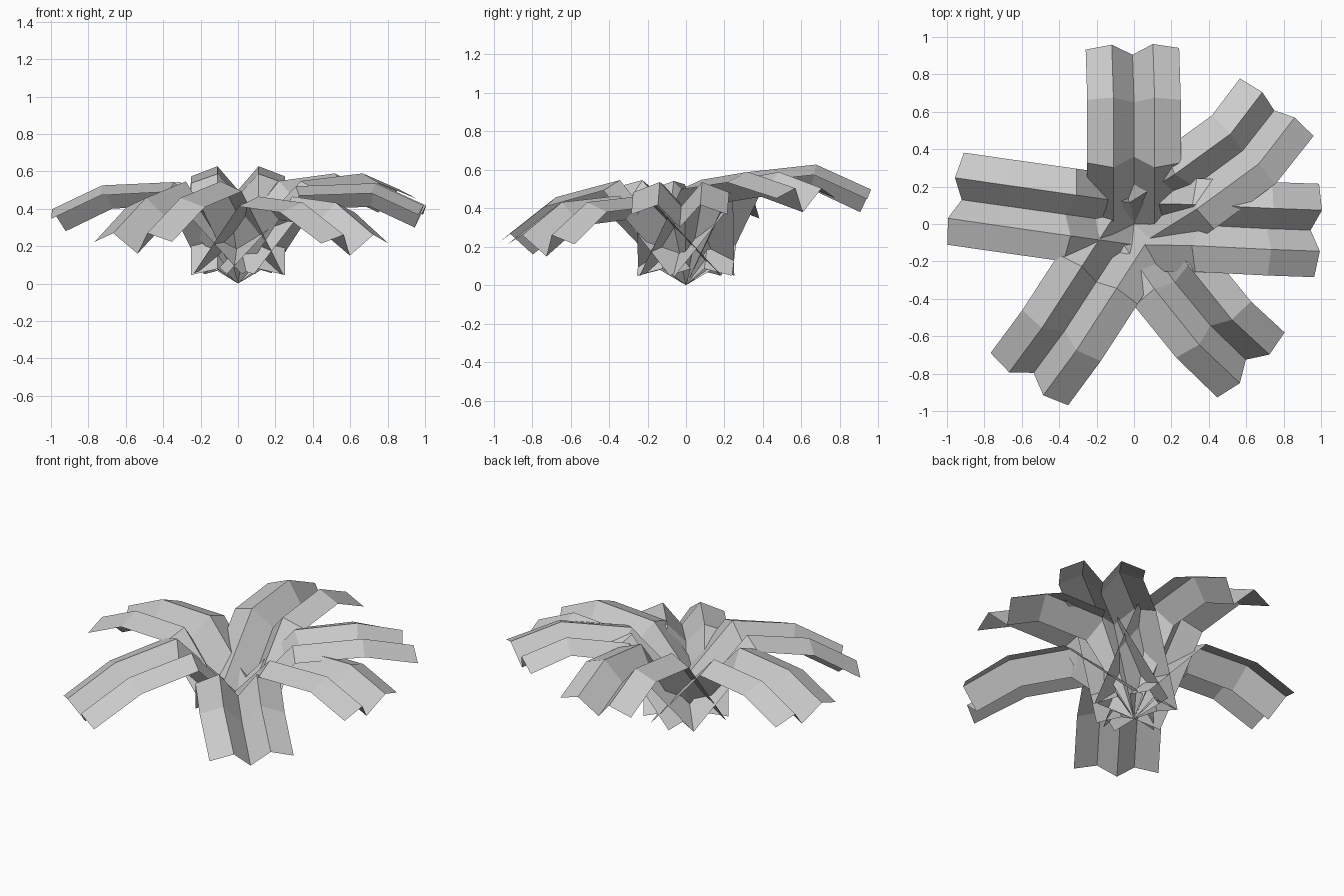
import bpy, math
from mathutils import Vector

if "Cube" in bpy.data.objects:
    bpy.data.objects.remove(bpy.data.objects["Cube"])

# Folded W cross-section shared by every leaf: (sideways, height above midrib)
SECTION = [(-0.25, 0.075), (-0.11, 0.13), (0, 0), (0.11, 0.13), (0.25, 0.075)]


def leaf(name, path):
    """Sweep the folded section along a midrib of (radius, height, angle, facing) rows."""
    rows = [Vector((r, z)) for r, z, _, _ in path]
    verts, faces = [], []
    for i, (r, z, angle, facing) in enumerate(path):
        a, f = math.radians(angle), math.radians(facing)
        mid = Vector((r * math.cos(a), r * math.sin(a), z))
        out = Vector((math.cos(f), math.sin(f), 0))
        side = Vector((-math.sin(f), math.cos(f), 0))
        # the fold stands along the path normal, favouring the outer segment
        t = Vector((0, 0))
        if i:
            t += (rows[i] - rows[i - 1]).normalized() * 0.8
        if i < len(rows) - 1:
            t += (rows[i + 1] - rows[i]).normalized()
        t.normalize()
        for s, h in SECTION:
            verts.append(mid + out * (-t.y * h) + side * s + Vector((0, 0, t.x * h)))
    n = len(SECTION)
    for i in range(len(path) - 1):
        for j in range(n - 1):
            k = i * n + j
            faces.append((k, k + n, k + n + 1, k + 1))
    mesh = bpy.data.meshes.new(name)
    mesh.from_pydata(verts, [], faces)
    obj = bpy.data.objects.new(name, mesh)
    bpy.context.collection.objects.link(obj)


# Six arching leaves, each rising from the root, levelling off, then drooping
leaf("leaf_back", [(0, 0, 90, 90), (0.36, 0.47, 90, 90),
                   (0.65, 0.50, 90, 90), (0.905, 0.38, 90.5, 91)])
leaf("leaf_back_right", [(0, 0, 32, 32), (0.38, 0.43, 32, 32),
                         (0.70, 0.46, 34, 43), (0.965, 0.38, 39, 52)])
leaf("leaf_right", [(0, 0, -1, -1), (0.36, 0.40, -1, -1),
                    (0.71, 0.41, -2, -3), (0.945, 0.30, -2, -3)])
leaf("leaf_front_right", [(0, 0, -56, -56), (0.38, 0.34, -55, -55),
                          (0.68, 0.31, -53, -53), (0.94, 0.15, -50.5, -46)])
leaf("leaf_front_left", [(0, 0, 237, 238), (0.37, 0.42, 237, 238),
                         (0.68, 0.34, 237, 237), (0.96, 0.16, 236, 236)])
leaf("leaf_left", [(0, 0, 172, 172), (0.37, 0.42, 172, 172),
                   (0.68, 0.40, 172, 171), (0.93, 0.28, 172, 170)])
